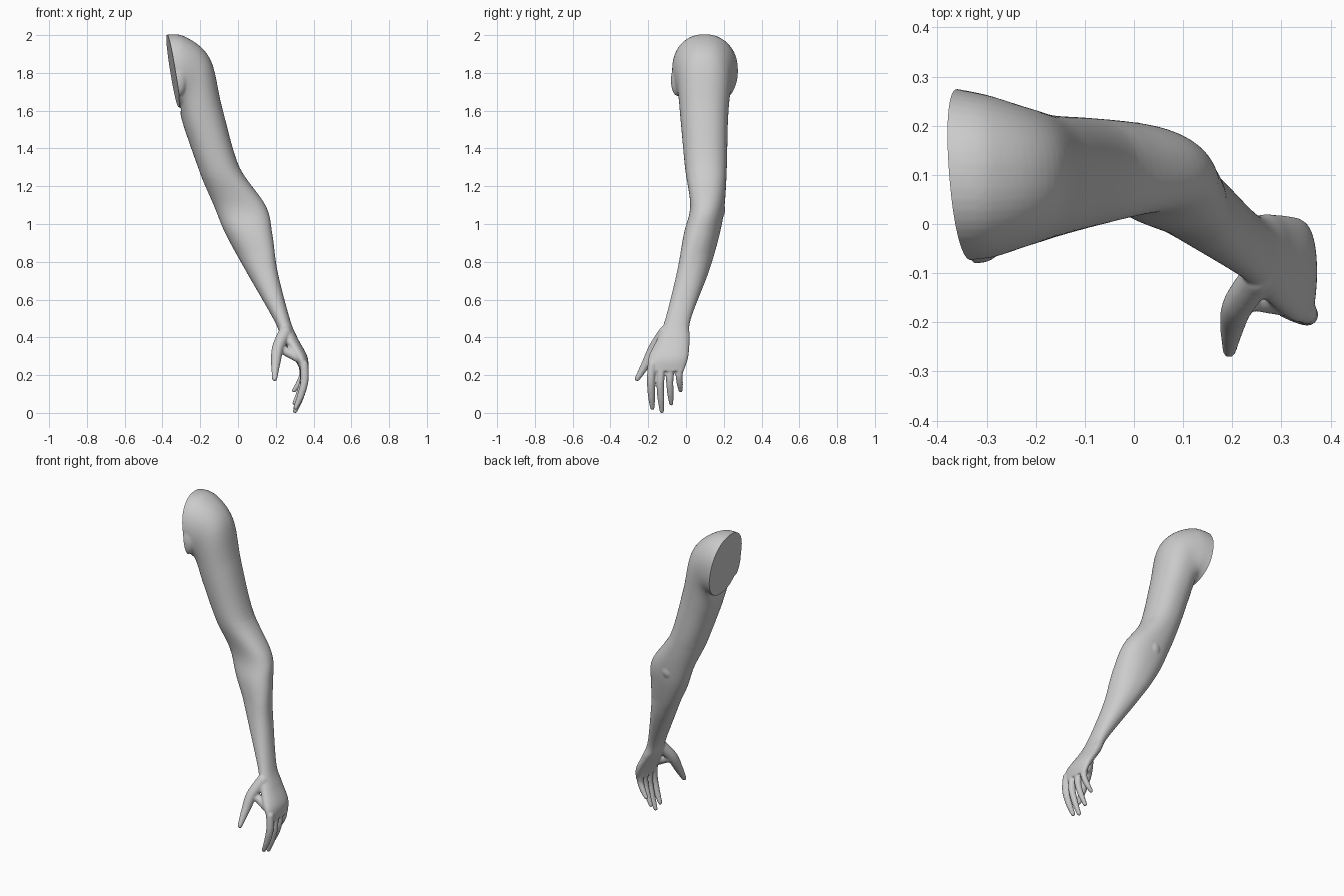
import bpy, bmesh, math
from mathutils import Vector, Matrix

if "Cube" in bpy.data.objects:
    bpy.data.objects.remove(bpy.data.objects["Cube"])

bm = bmesh.new()

def spline(rows, steps):
    """Catmull-Rom interpolation through rows of numbers."""
    out = []
    for i in range(len(rows) - 1):
        a, b = rows[max(i - 1, 0)], rows[i]
        c, d = rows[i + 1], rows[min(i + 2, len(rows) - 1)]
        for k in range(steps):
            t = k / steps
            out.append([0.5 * (2*q + (r - p)*t + (2*p - 5*q + 4*r - s)*t*t
                        + (3*q - p - 3*r + s)*t**3) for p, q, r, s in zip(a, b, c, d)])
    return out + [list(rows[-1])]

def power(v):
    return math.copysign(abs(v) ** 0.91, v)

def loft(rows, sides=48, steps=9):
    """Rounded rings; they tip over towards the shoulder and skew in the forearm."""
    rings = []
    for z, xo, xi, y0, y1 in spline(rows, steps):
        rise = 0.19 * (max(z - 1.3, 0) / 0.51) ** 1.3
        skew = -0.35 * max(0, 1 - abs(z - 0.85) / 0.4)
        ring = []
        for k in range(sides):
            t = 2 * math.pi * k / sides
            u, w = power(math.cos(t)), power(math.sin(t + skew))
            ring.append(bm.verts.new(((xo + xi + u*(xo - xi)) / 2,
                                      (y0 + y1 + w*(y1 - y0)) / 2, z + u*rise)))
        rings.append(ring)
    for a, b in zip(rings, rings[1:]):
        for k in range(sides):
            j = (k + 1) % sides
            bm.faces.new((a[k], a[j], b[j], b[k]))
    bm.faces.new(rings[0][::-1])
    bm.faces.new(rings[-1])

def blob(loc, radii):
    m = Matrix.Translation(loc) @ Matrix.Diagonal((*radii, 1))
    bmesh.ops.create_icosphere(bm, subdivisions=3, radius=1, matrix=m)

def digit(rows):
    for x, y, z, r in spline(rows, 14):
        blob((x, y, z), (r, r, r))

# shoulder to palm: height, outer x, inner x, front y, back y
loft([
    (1.81, -0.42, -0.36, -0.075, 0.28),
    (1.81, -0.29, -0.305, -0.07, 0.262),
    (1.73, -0.15, -0.303, -0.045, 0.237),
    (1.55, -0.085, -0.272, -0.028, 0.222),
    (1.30, 0.01, -0.21, -0.005, 0.216),
    (1.10, 0.147, -0.127, 0.022, 0.204),
    (0.95, 0.182, -0.065, -0.012, 0.178),
    (0.75, 0.21, 0.045, -0.048, 0.12),
    (0.50, 0.275, 0.188, -0.11, 0.025),
    (0.40, 0.316, 0.232, -0.15, 0.02),
    (0.30, 0.368, 0.292, -0.198, 0.012),
    (0.225, 0.37, 0.335, -0.195, -0.012),
])

# chest fold in front of the armpit, elbow point
blob((-0.32, -0.045, 1.765), (0.05, 0.035, 0.085))
blob((0.0, 0.158, 1.08), (0.05, 0.05, 0.06))

# fingers, index to little: evenly spaced, each one curling towards the palm
for i, tip in enumerate((0.032, 0.014, 0.055, 0.122)):
    y, x, base = -0.18 + 0.05*i, 0.35 - 0.003*i, 0.26
    h, r = base - tip, 0.0215 - 0.0008*i
    digit([(x, y, base, r * 1.08),
           (x + 0.002, y - 0.006, base - 0.38*h, r),
           (x - 0.018, y - 0.003, base - 0.72*h, r * 0.88),
           (x - 0.045, y + 0.002, tip, r * 0.6)])

# thumb and its web
digit([(0.25, -0.11, 0.43, 0.035), (0.212, -0.165, 0.35, 0.032),
       (0.20, -0.208, 0.27, 0.025), (0.194, -0.258, 0.185, 0.014)])
digit([(0.225, -0.15, 0.345, 0.024), (0.32, -0.165, 0.295, 0.025)])

bmesh.ops.recalc_face_normals(bm, faces=bm.faces)
mesh = bpy.data.meshes.new("arm")
bm.to_mesh(mesh)
bm.free()
arm = bpy.data.objects.new("arm", mesh)
bpy.context.collection.objects.link(arm)
bpy.context.view_layer.objects.active = arm
arm.select_set(True)

# fuse the parts into one skin
remesh = arm.modifiers.new("fuse", 'REMESH')
remesh.mode = 'VOXEL'
remesh.voxel_size = 0.0055
soft = arm.modifiers.new("soften", 'SMOOTH')
soft.factor = 0.5
soft.iterations = 6
for m in ("fuse", "soften"):
    bpy.ops.object.modifier_apply(modifier=m)

# flat cut at the shoulder
bm = bmesh.new()
bm.from_mesh(mesh)
bmesh.ops.bisect_plane(bm, geom=bm.verts[:] + bm.edges[:] + bm.faces[:],
                       plane_co=(-0.375, 0.1, 2),
                       plane_no=Vector((1, 0.08, 0.16)).normalized(), clear_inner=True)
bmesh.ops.holes_fill(bm, edges=[e for e in bm.edges if e.is_boundary], sides=0)
low = min(v.co.z for v in bm.verts)
bmesh.ops.translate(bm, verts=bm.verts, vec=(0, 0, -low))
bmesh.ops.recalc_face_normals(bm, faces=bm.faces)
bm.to_mesh(mesh)
bm.free()
bpy.ops.object.shade_smooth_by_angle(angle=math.radians(40))
